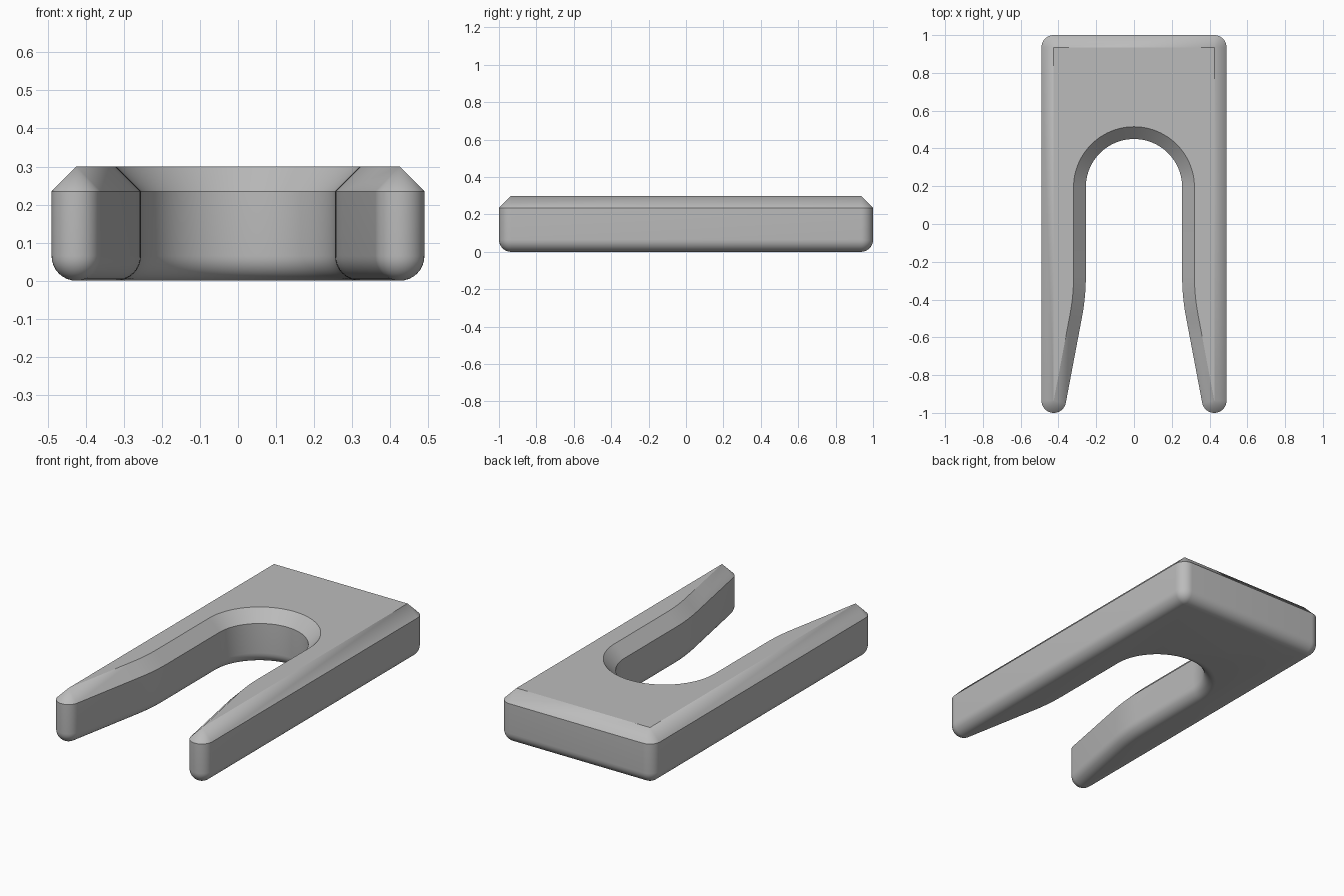
import bpy, bmesh
from math import sin, cos, tan, radians, pi

cube = bpy.data.objects.get("Cube")
if cube:
    bpy.data.objects.remove(cube, do_unlink=True)

HEIGHT, EDGE = 0.3, 0.065            # plate thickness, fillet and chamfer size
HALF_X, HALF_Y = 0.425, 0.935        # flat top extents
SLOT_R, SLOT_Y = 0.32, 0.195         # slot arc radius and centre
FLARE, BEND = radians(10.7), 0.1     # slot mouth angle, bend tangent length


def sweep(start, end, steps):
    return [start + (end - start) * i / steps for i in range(steps + 1)]


def arc(cx, cy, radius, angles, side=1):
    """Points on an arc, each with its outward direction."""
    return [((cx + radius * cos(a), cy + radius * sin(a)),
             (side * cos(a), side * sin(a))) for a in angles]


# Half outline: slot arc, slot bend, prong tip, back corner
bend_y = -HALF_Y + (HALF_X - SLOT_R) / tan(FLARE) + BEND
bend_r = BEND / tan(FLARE / 2)
half = arc(0, SLOT_Y, SLOT_R, sweep(pi / 2, 0, 24), -1)
half += arc(SLOT_R + bend_r, bend_y, bend_r, sweep(pi, pi + FLARE, 8))
half += arc(HALF_X, -HALF_Y, 0, sweep(pi + FLARE, 2 * pi, 16))
half += arc(HALF_X, HALF_Y, 0, sweep(0, pi / 2, 10))
mirrored = [((-p[0], p[1]), (-n[0], n[1])) for p, n in reversed(half[1:])]
outline = half + mirrored

# Edge section: rounded bottom, straight wall, chamfered top
section = [(EDGE * sin(a), EDGE * (1 - cos(a))) for a in sweep(0, pi / 2, 8)]
section += [(EDGE, HEIGHT - EDGE), (0, HEIGHT)]

bm = bmesh.new()
rings = [[bm.verts.new((p[0] + n[0] * d, p[1] + n[1] * d, z)) for p, n in outline]
         for d, z in section]
count = len(outline)
for low, high in zip(rings, rings[1:]):
    for i in range(count):
        j = (i + 1) % count
        bm.faces.new((low[i], low[j], high[j], high[i]))
bm.faces.new(rings[0])
bm.faces.new(rings[-1])
bmesh.ops.remove_doubles(bm, verts=bm.verts, dist=0.0001)
bmesh.ops.recalc_face_normals(bm, faces=bm.faces)
mesh = bpy.data.meshes.new("slotted_plate")
bm.to_mesh(mesh)
bm.free()

plate = bpy.data.objects.new("slotted_plate", mesh)
bpy.context.collection.objects.link(plate)

# Plain grey
grey = bpy.data.materials.new("grey")
grey.use_nodes = True
colour = (0.5, 0.5, 0.5, 1)
grey.diffuse_color = colour
grey.node_tree.nodes["Principled BSDF"].inputs["Base Color"].default_value = colour
mesh.materials.append(grey)

bpy.ops.object.select_all(action="DESELECT")
plate.select_set(True)
bpy.context.view_layer.objects.active = plate
bpy.ops.object.shade_smooth_by_angle(angle=radians(30))
